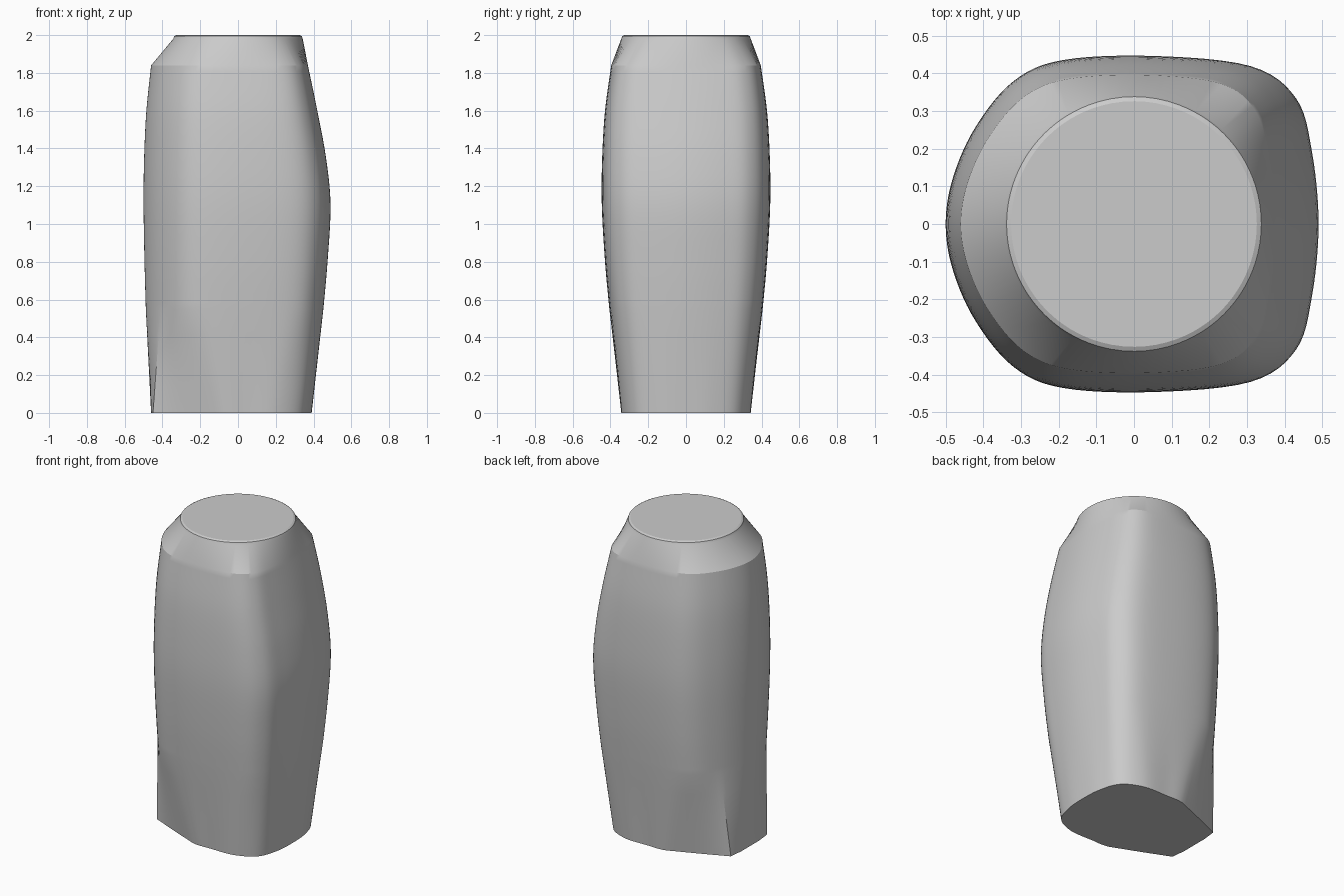
import bpy, bmesh, math
from mathutils import Vector

if "Cube" in bpy.data.objects:
    bpy.data.objects.remove(bpy.data.objects["Cube"])

STEPS = 6

# Half outlines running from the broad +x face round to the rounded -x face
GRIP = [(.98, 0), (.945, .43), (.86, .75), (.62, .94), (.1, 1),
        (-.38, .975), (-.64, .85), (-.84, .58), (-.96, .28), (-1, 0)]
FOOT = [(.39, 0), (.38, .14), (.33, .27), (.2, .335), (.04, .34),
        (-.09, .335), (-.275, .26), (-.45, .185), (-.46, .09), (-.46, 0)]
# Height, left reach, right reach, half depth
LEVELS = [(.55, .488, .452, .405), (.8, .495, .474, .428), (1.1, .5, .49, .445),
          (1.35, .497, .466, .443), (1.6, .485, .42, .428), (1.84, .46, .37, .395)]


def spline(a, b, c, d, t):
    return .5 * (2 * b + (c - a) * t + (2 * a - 5 * b + 4 * c - d) * t ** 2
                 + (3 * b - a - 3 * c + d) * t ** 3)


def outline(half, straight_from=99):
    """Closed ring from a half outline, mirrored front to back."""
    pts = [Vector(p) for p in half]
    loop = pts + [Vector((p.x, -p.y)) for p in pts[-2:0:-1]]
    n, last, ring = len(loop), len(loop) - straight_from, []
    for i in range(n):
        a, b, c, d = (loop[(i + k) % n] for k in (-1, 0, 1, 2))
        for s in range(STEPS):
            t = s / STEPS
            flat = straight_from <= i < last
            ring.append(b.lerp(c, t) if flat else spline(a, b, c, d, t))
    return ring


def grip_ring(left, right, depth):
    half = [(x * (right / GRIP[0][0] if x > 0 else left), y * depth) for x, y in GRIP]
    return outline(half)


# Foot with two slanted cuts, blending straight into the barrel
rings = [(0, outline(FOOT, 5))]
levels = [Vector(v) for v in LEVELS]
first = grip_ring(*levels[0][1:])
for t in (.25, .5, .75):
    rings.append((levels[0][0] * t, [p.lerp(q, t) for p, q in zip(rings[0][1], first)]))

# Bulging barrel
for i in range(len(levels) - 1):
    a, b, c = levels[max(i - 1, 0)], levels[i], levels[i + 1]
    d = levels[min(i + 2, len(levels) - 1)]
    for s in range(5):
        z, *size = spline(a, b, c, d, s / 5)
        rings.append((z, grip_ring(*size)))
shoulder = grip_ring(*levels[-1][1:])
rings.append((levels[-1][0], shoulder))

# Chamfer up to a round top with a small softened rim
for z, radius in ((1.98, .343), (1.994, .338), (2, .326)):
    rings.append((z, [p.normalized() * radius for p in shoulder]))

bm = bmesh.new()
loops = [[bm.verts.new((p.x, p.y, z)) for p in ring] for z, ring in rings]
for low, high in zip(loops, loops[1:]):
    for i in range(len(low)):
        j = (i + 1) % len(low)
        bm.faces.new((low[i], low[j], high[j], high[i]))
bm.faces.new(loops[0][::-1])
bm.faces.new(loops[-1])
bmesh.ops.recalc_face_normals(bm, faces=bm.faces)
mesh = bpy.data.meshes.new("tapered_block")
bm.to_mesh(mesh)
bm.free()

block = bpy.data.objects.new("tapered_block", mesh)
bpy.context.collection.objects.link(block)

grey = bpy.data.materials.new("plain grey")
grey.use_nodes = True
colour = (.6, .6, .6, 1)
grey.diffuse_color = colour
grey.node_tree.nodes["Principled BSDF"].inputs["Base Color"].default_value = colour
mesh.materials.append(grey)

bpy.ops.object.select_all(action="DESELECT")
block.select_set(True)
bpy.context.view_layer.objects.active = block
bpy.ops.object.shade_smooth_by_angle(angle=math.radians(24))
